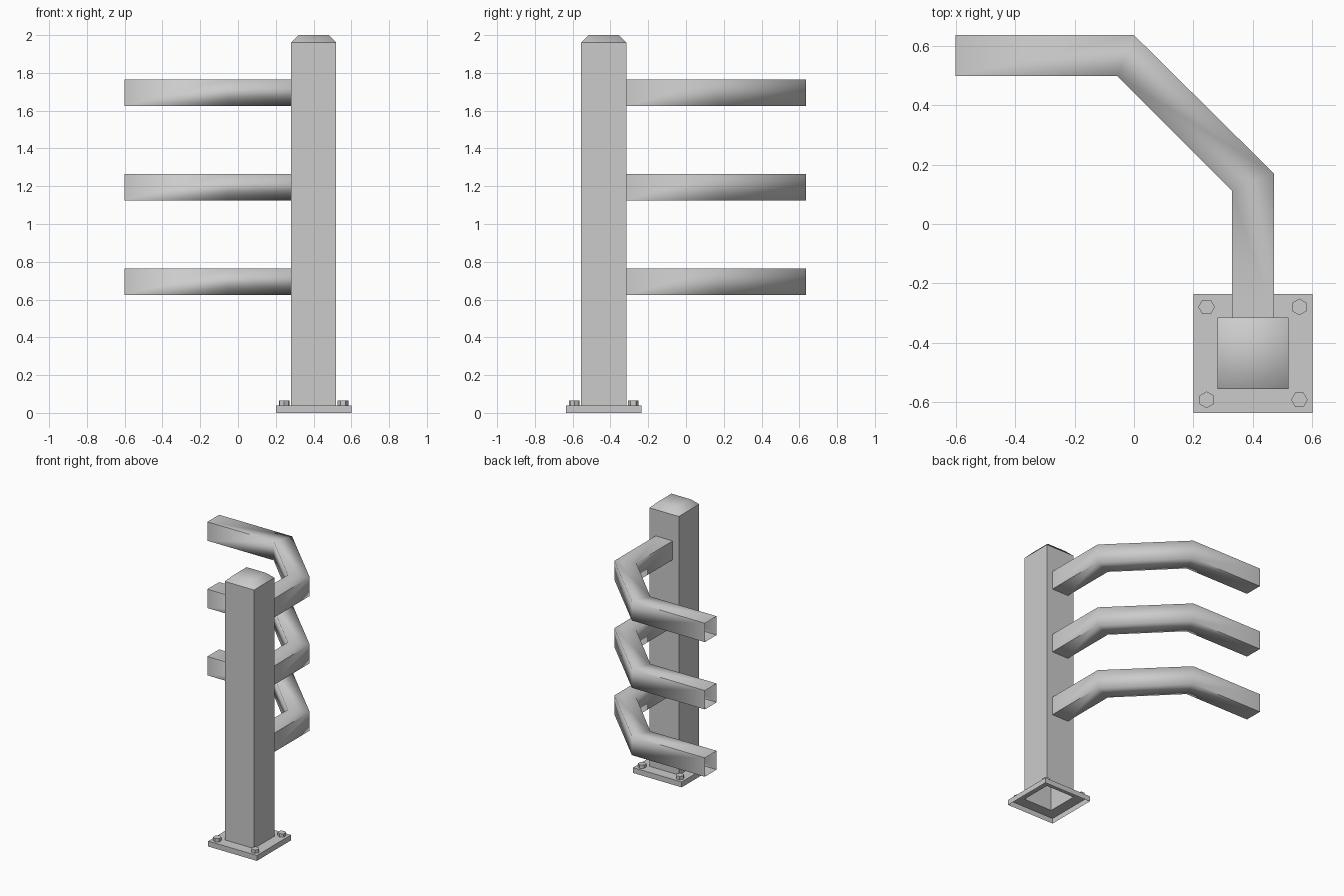
import bpy, bmesh, math

cube = bpy.data.objects.get("Cube")
if cube:
    bpy.data.objects.remove(cube, do_unlink=True)

steel = bpy.data.materials.new("grey steel")
steel.use_nodes = True
COLOUR = (0.6, 0.6, 0.6, 1)
steel.diffuse_color = COLOUR
steel.node_tree.nodes["Principled BSDF"].inputs["Base Color"].default_value = COLOUR

PX, PY = 0.4, -0.435      # post axis
HALF = 0.12               # post half width
BASE_HALF, BASE_TOP = 0.2, 0.04
SHOULDER, TOP = 1.96, 2.0


def finish(name, bm, smooth=False):
    mesh = bpy.data.meshes.new(name)
    for f in bm.faces:
        f.smooth = smooth
    bm.to_mesh(mesh)
    bm.free()
    mesh.materials.append(steel)
    obj = bpy.data.objects.new(name, mesh)
    bpy.context.scene.collection.objects.link(obj)
    return obj


def square(bm, half, z):
    return [bm.verts.new((PX + sx * half, PY + sy * half, z))
            for sx, sy in ((-1, -1), (1, -1), (1, 1), (-1, 1))]


def bridge(bm, a, b):
    for i in range(4):
        j = (i + 1) % 4
        bm.faces.new((a[i], a[j], b[j], b[i]))


# Base plate: a shallow shell, open below, with a hole under the post
bm = bmesh.new()
low, high = square(bm, BASE_HALF, 0), square(bm, BASE_HALF, BASE_TOP)
bridge(bm, low, high)
bridge(bm, high, square(bm, HALF, BASE_TOP))
finish("base_plate", bm)

# Hollow square post
bm = bmesh.new()
bridge(bm, square(bm, HALF, BASE_TOP), square(bm, HALF, SHOULDER))
finish("post", bm)

# Softly shaded bevelled cap
bm = bmesh.new()
rim, crown = square(bm, HALF, SHOULDER), square(bm, HALF - 0.04, TOP)
bridge(bm, rim, crown)
bm.faces.new(crown)
finish("post_cap", bm, smooth=True)

# Hexagonal bolt heads on the plate corners
for sx in (-1, 1):
    for sy in (-1, 1):
        bm = bmesh.new()
        bmesh.ops.create_cone(bm, cap_ends=True, segments=6,
                              radius1=0.028, radius2=0.028, depth=0.025)
        turn = math.pi / 6 if sx != sy else 0
        for v in bm.verts:
            x, y = v.co.xy
            v.co.x = PX + sx * 0.156 + x * math.cos(turn) - y * math.sin(turn)
            v.co.y = PY + sy * 0.156 + x * math.sin(turn) + y * math.cos(turn)
            v.co.z += BASE_TOP + 0.0125
        finish(f"bolt_{'left' if sx > 0 else 'right'}_{'back' if sy > 0 else 'front'}", bm)

# Bent square rails: plan outline of outer and inner walls, post end first
OUTER = [(0.47, PY + HALF), (0.47, 0.17), (0, 0.635), (-0.6, 0.635)]
INNER = [(0.33, PY + HALF), (0.33, 0.112), (-0.055, 0.497), (-0.6, 0.497)]


def rail(name, z):
    bm = bmesh.new()
    rings = []
    for (ox, oy), (ix, iy) in zip(OUTER, INNER):
        rings.append([(ox, oy, z - 0.07), (ox, oy, z + 0.07),
                      (ix, iy, z + 0.07), (ix, iy, z - 0.07)])
    bends = {k: [bm.verts.new(p) for p in rings[k]] for k in (1, 2)}

    # bends share corners for soft shading; open ends keep crisp corners
    def corner(k, i):
        return bends[k][i] if k in bends else bm.verts.new(rings[k][i])

    for k in range(3):
        for i in range(4):
            j = (i + 1) % 4
            bm.faces.new((corner(k, i), corner(k + 1, i),
                          corner(k + 1, j), corner(k, j)))
    bmesh.ops.recalc_face_normals(bm, faces=bm.faces[:])
    # make sure the walls face outward
    top = max(bm.faces, key=lambda f: f.calc_center_median().z)
    if top.normal.z < 0:
        bmesh.ops.reverse_faces(bm, faces=bm.faces[:])
    finish(name, bm, smooth=True)


for label, z in (("lower", 0.695), ("middle", 1.195), ("upper", 1.695)):
    rail(label + "_rail", z)
